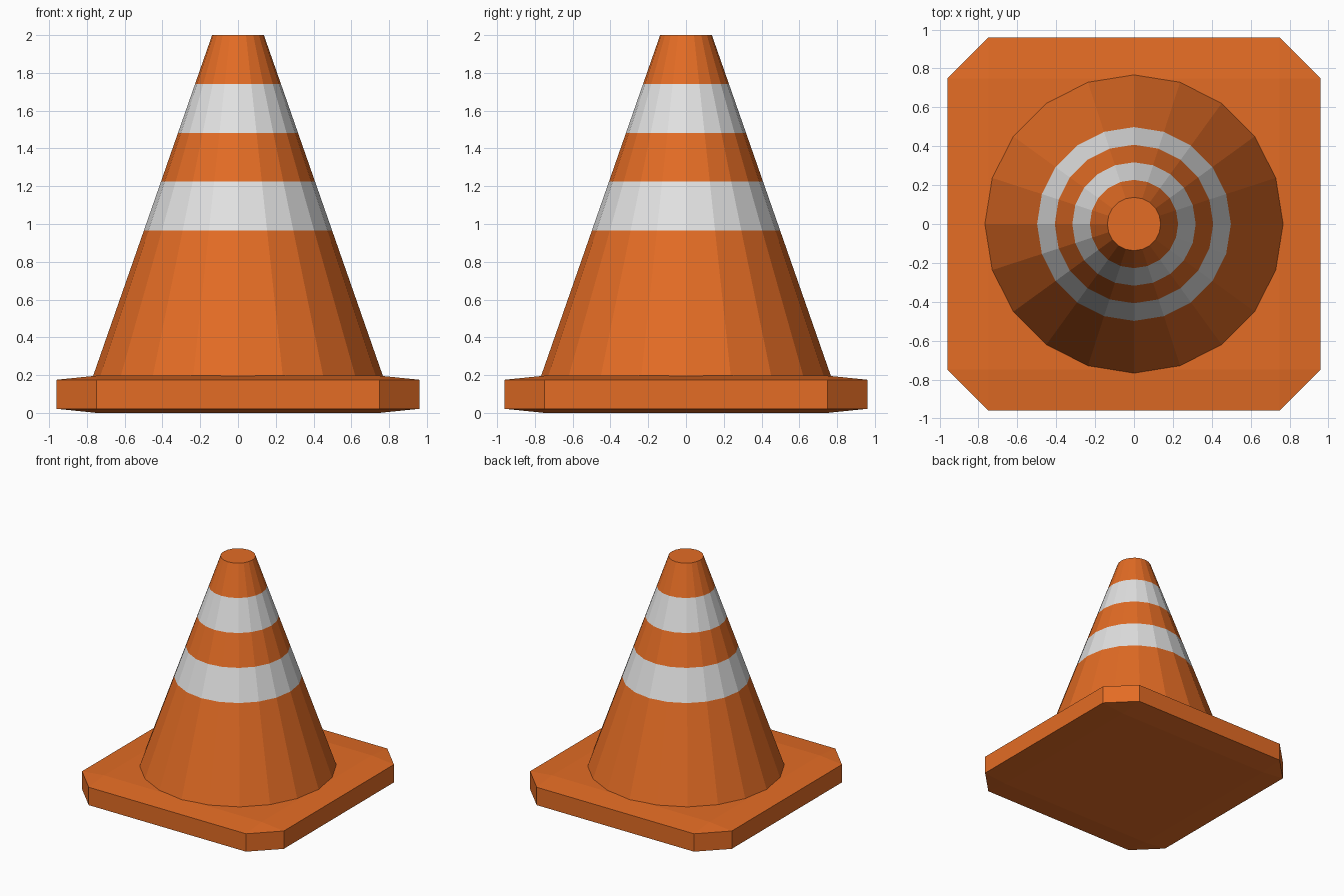
import bpy, bmesh, math

cube = bpy.data.objects.get("Cube")
if cube:
    bpy.data.objects.remove(cube, do_unlink=True)


def make_material(name, rgb):
    mat = bpy.data.materials.new(name)
    mat.use_nodes = True
    color = (*rgb, 1.0)
    mat.diffuse_color = color
    mat.node_tree.nodes["Principled BSDF"].inputs["Base Color"].default_value = color
    return mat


def make_object(name, bm, materials):
    bmesh.ops.recalc_face_normals(bm, faces=bm.faces)
    mesh = bpy.data.meshes.new(name)
    bm.to_mesh(mesh)
    bm.free()
    for mat in materials:
        mesh.materials.append(mat)
    obj = bpy.data.objects.new(name, mesh)
    bpy.context.collection.objects.link(obj)
    return obj


orange = make_material("orange plastic", (0.77, 0.15, 0.018))
white = make_material("reflective white", (0.76, 0.76, 0.76))

# Base slab: a bevelled cube flattened, so the bevel is wide in plan and thin in height
bm = bmesh.new()
bmesh.ops.create_cube(bm, size=2)
bmesh.ops.bevel(bm, geom=bm.edges[:], offset=0.22, segments=1,
                affect='EDGES', profile=0.5)
bmesh.ops.scale(bm, vec=(0.96, 0.96, 0.0985), verts=bm.verts)
bmesh.ops.translate(bm, vec=(0, 0, 0.0985), verts=bm.verts)
make_object("base_slab", bm, [orange])

# Cone body: twenty flat sides, cut at the stripe edges
SIDES = 20
Z_LOW, Z_TOP, R_LOW, R_TOP = 0.193, 2.0, 0.768, 0.137
levels = [Z_LOW, 0.965, 1.225, 1.483, 1.742, Z_TOP]

bm = bmesh.new()
rings = []
for z in levels:
    r = R_LOW + (R_TOP - R_LOW) * (z - Z_LOW) / (Z_TOP - Z_LOW)
    rings.append([bm.verts.new((r * math.cos(math.tau * i / SIDES),
                                r * math.sin(math.tau * i / SIDES), z))
                  for i in range(SIDES)])
for band, (low, high) in enumerate(zip(rings, rings[1:])):
    for i in range(SIDES):
        j = (i + 1) % SIDES
        face = bm.faces.new((low[i], low[j], high[j], high[i]))
        face.material_index = band % 2  # every second band is white
bm.faces.new(rings[-1])
bm.faces.new(rings[0][::-1])
make_object("cone_body", bm, [orange, white])
